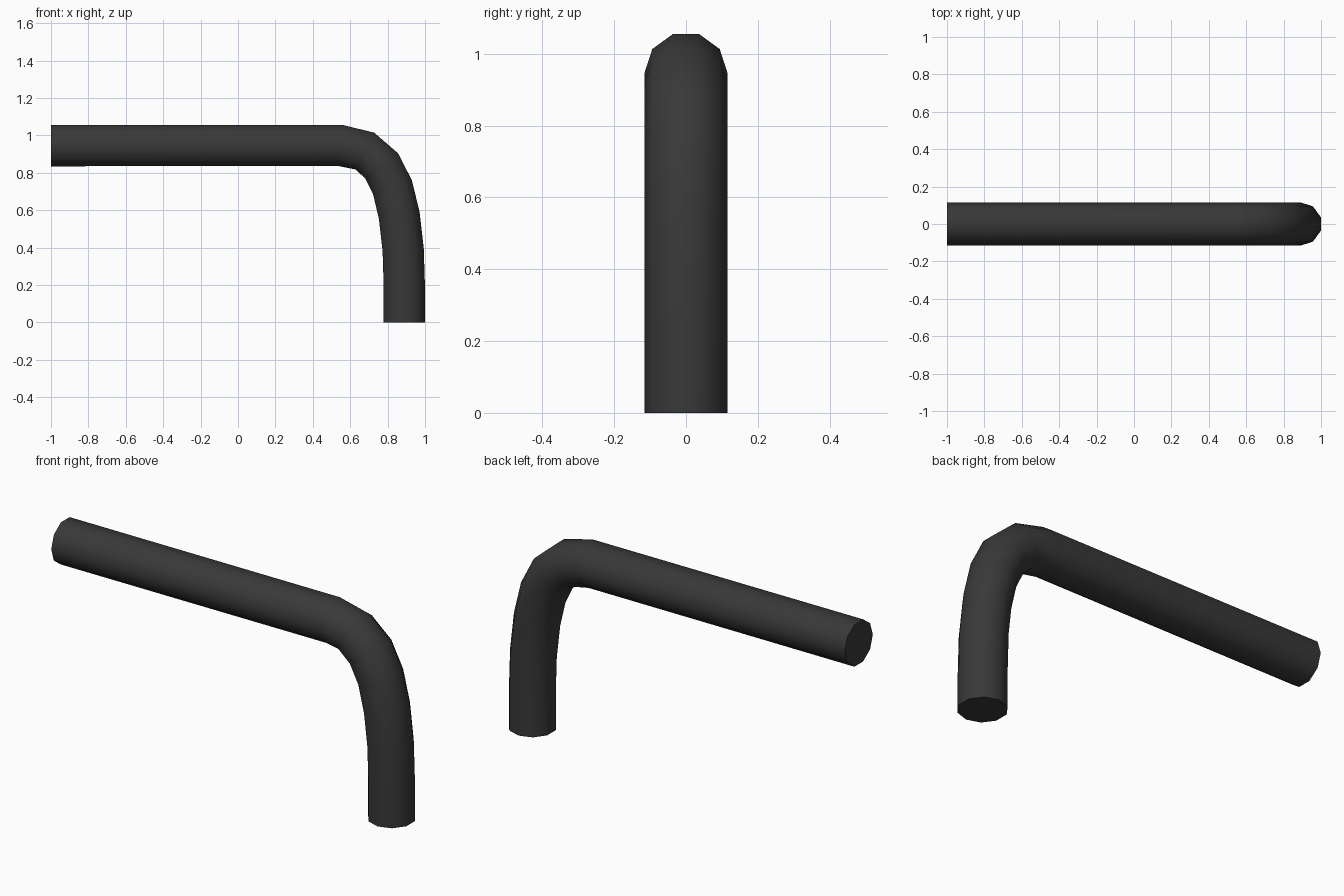
import bpy, bmesh, math
from mathutils import Vector

if "Cube" in bpy.data.objects:
    bpy.data.objects.remove(bpy.data.objects["Cube"])

SIDES, RADIUS = 10, 0.116

# centre line of the tube in the x-z plane
path = [Vector((x, 0, z)) for x, z in [
    (-1, .945), (.552, .945), (.678, .916), (.768, .837), (.826, .722),
    (.862, .572), (.883, .39), (.889, .2), (.889, 0)]]

bm = bmesh.new()
rings = []
for i, p in enumerate(path):
    # tangent averaged from both neighbouring segments, square at the ends
    if i == 0:
        t = Vector((1, 0, 0))
    elif i == len(path) - 1:
        t = Vector((0, 0, -1))
    else:
        t = ((p - path[i - 1]).normalized() + (path[i + 1] - p).normalized()).normalized()
    side = Vector((0, 1, 0))
    up = t.cross(side)
    angles = [2 * math.pi * k / SIDES for k in range(SIDES)]
    rings.append([bm.verts.new(p + RADIUS * (side * math.cos(a) + up * math.sin(a)))
                  for a in angles])

# tube walls and end caps
for a, b in zip(rings, rings[1:]):
    for k in range(SIDES):
        n = (k + 1) % SIDES
        bm.faces.new((a[k], a[n], b[n], b[k]))
bm.faces.new(rings[0])
bm.faces.new(rings[-1])
bmesh.ops.recalc_face_normals(bm, faces=bm.faces)

mesh = bpy.data.meshes.new("bent_tube")
bm.to_mesh(mesh)
bm.free()
tube = bpy.data.objects.new("bent_tube", mesh)
bpy.context.collection.objects.link(tube)

# dark finish
mat = bpy.data.materials.new("dark_grey")
mat.diffuse_color = (0.04, 0.04, 0.04, 1)
mat.use_nodes = True
mat.node_tree.nodes["Principled BSDF"].inputs["Base Color"].default_value = mat.diffuse_color
mesh.materials.append(mat)

# smooth walls, sharp cap edges
bpy.context.view_layer.objects.active = tube
tube.select_set(True)
bpy.ops.object.shade_smooth_by_angle(angle=math.radians(50))
